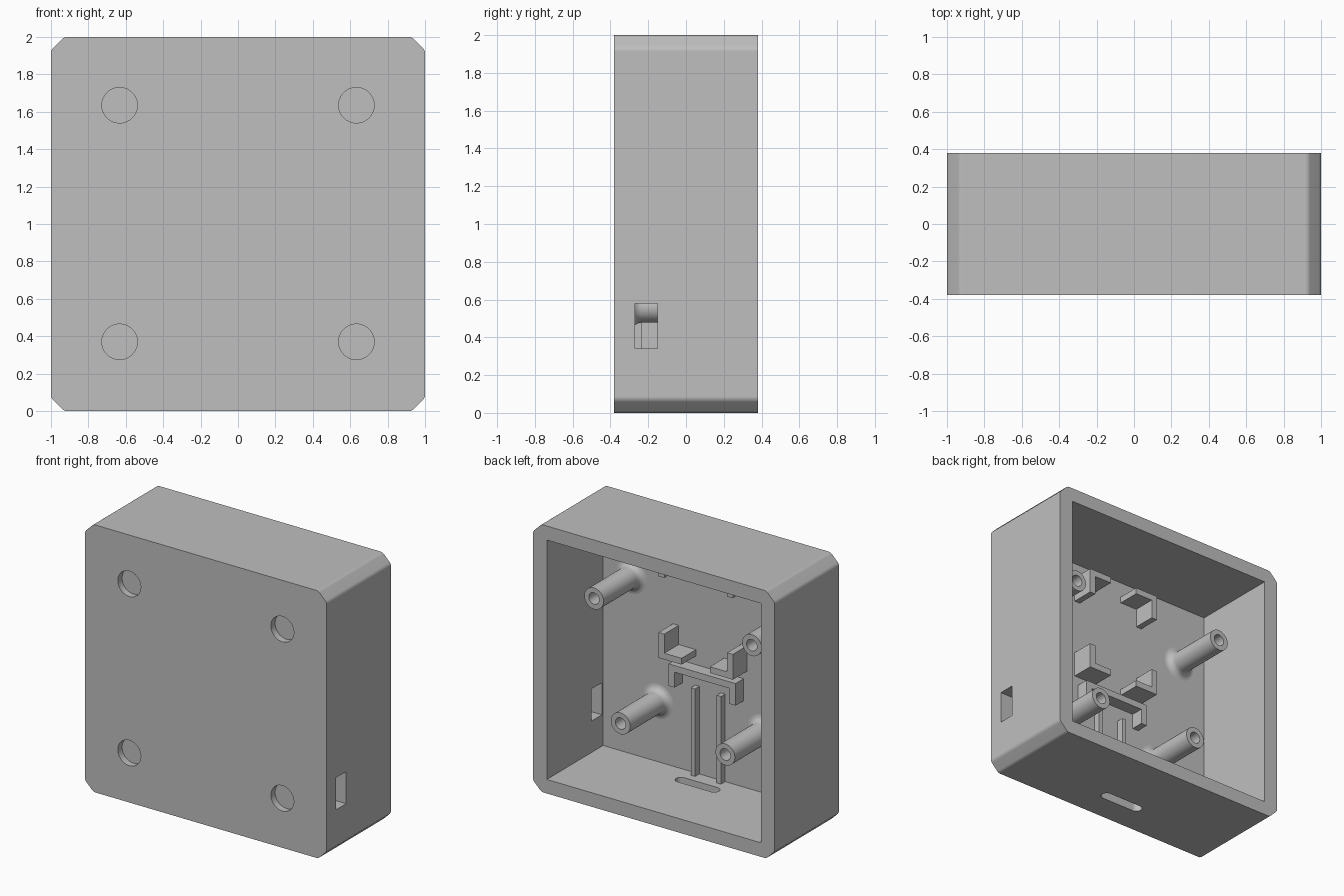
import bpy, bmesh, math
from mathutils import Matrix, Vector

if "Cube" in bpy.data.objects:
    bpy.data.objects.remove(bpy.data.objects["Cube"])

plastic = bpy.data.materials.new("grey_plastic")
plastic.use_nodes = True
plastic.diffuse_color = (0.52, 0.52, 0.52, 1)
plastic.node_tree.nodes["Principled BSDF"].inputs["Base Color"].default_value = (0.52, 0.52, 0.52, 1)

FRONT, BACK = -0.38, 0.38
FLOOR = -0.285   # inner face of the front panel
WALL = 0.115     # side wall thickness


def finish(bm, name):
    """Turn a bmesh into a coloured object."""
    bmesh.ops.recalc_face_normals(bm, faces=bm.faces)
    mesh = bpy.data.meshes.new(name)
    bm.to_mesh(mesh)
    bm.free()
    mesh.materials.append(plastic)
    obj = bpy.data.objects.new(name, mesh)
    bpy.context.collection.objects.link(obj)
    return obj


def smooth(obj, angle=30):
    bpy.ops.object.select_all(action='DESELECT')
    obj.select_set(True)
    bpy.context.view_layer.objects.active = obj
    bpy.ops.object.shade_smooth_by_angle(angle=math.radians(angle))


def add_box(bm, x0, x1, y0, y1, z0, z1):
    size = Vector((abs(x1 - x0), y1 - y0, z1 - z0))
    mid = Vector(((x0 + x1) / 2, (y0 + y1) / 2, (z0 + z1) / 2))
    bmesh.ops.create_cube(bm, size=1, matrix=Matrix.Translation(mid) @ Matrix.Diagonal(size.to_4d()))


def box(name, *bounds):
    bm = bmesh.new()
    add_box(bm, *bounds)
    return finish(bm, name)


def extrude_outline(name, points, offset):
    """Prism from a flat outline."""
    bm = bmesh.new()
    face = bm.faces.new([bm.verts.new(p) for p in points])
    out = bmesh.ops.extrude_face_region(bm, geom=[face])
    bmesh.ops.translate(bm, vec=offset, verts=[g for g in out["geom"] if isinstance(g, bmesh.types.BMVert)])
    return finish(bm, name)


def bevel_depth_edges(bm, width, segments):
    """Bevel only the edges that run front to back."""
    edges = [e for e in bm.edges if abs(e.verts[0].co.y - e.verts[1].co.y) > 0.5]
    bmesh.ops.bevel(bm, geom=edges, offset=width, segments=segments, profile=0.5, affect='EDGES')


# Outer housing with softened corner chamfers
bm = bmesh.new()
add_box(bm, -1, 1, FRONT, BACK, 0, 2)
bevel_depth_edges(bm, 0.07, 1)
bevel_depth_edges(bm, 0.015, 3)
housing = finish(bm, "housing")

# Cutters: cavity, side port, cable slot and four front recesses
inner = 1 - WALL
cutters = [box("cavity_cutter", -inner, inner, FLOOR, BACK + 0.2, WALL - 0.01, 2 - WALL + 0.01),
           box("port_cutter", 0.8, 1.2, -0.27, -0.15, 0.34, 0.58)]

slot = []
for side in (1, -1):
    for i in range(17):
        a = math.pi * (i / 16 - 0.5) + (math.pi if side < 0 else 0)
        slot.append((side * 0.137 + 0.04 * math.cos(a), -0.137 + 0.04 * math.sin(a), -0.1))
cutters.append(extrude_outline("slot_cutter", slot, (0, 0, 0.35)))

for x in (-0.633, 0.633):
    for z in (0.37, 1.635):
        ring = [(x + 0.095 * math.cos(i * math.tau / 48), FRONT - 0.1,
                 z + 0.095 * math.sin(i * math.tau / 48)) for i in range(48)]
        cutters.append(extrude_outline("recess_cutter", ring, (0, 0.15, 0)))

bpy.context.view_layer.objects.active = housing
for cutter in cutters:
    mod = housing.modifiers.new("cut", 'BOOLEAN')
    mod.operation, mod.solver, mod.object = 'DIFFERENCE', 'EXACT', cutter
    bpy.ops.object.modifier_apply(modifier=mod.name)
    bpy.data.objects.remove(cutter)
smooth(housing)
weighted = housing.modifiers.new("even_shading", 'WEIGHTED_NORMAL')
weighted.keep_sharp = True


# Screw posts: hollow tubes with a filleted foot, turned around the y axis
def screw_post(name, x, z, tip=0.155, r=0.08, bore=0.043, fillet=0.05):
    profile = [(0, -0.2), (bore, -0.2), (bore, tip), (r, tip)]
    for i in range(7):
        a = i / 6 * math.pi / 2
        profile.append((r + fillet * (1 - math.cos(a)), FLOOR + fillet * (1 - math.sin(a))))
    bm = bmesh.new()
    verts = [bm.verts.new((px, py, 0)) for px, py in profile]
    edges = [bm.edges.new(pair) for pair in zip(verts, verts[1:])]
    bmesh.ops.spin(bm, geom=verts + edges, cent=(0, 0, 0), axis=(0, 1, 0),
                   angle=math.tau, steps=32, use_duplicate=False)
    bmesh.ops.remove_doubles(bm, verts=bm.verts, dist=0.0005)
    post = finish(bm, name)
    post.location = (x, 0, z)
    smooth(post, 40)


for side, label in ((1, "left"), (-1, "right")):
    screw_post("upper_post_" + label, side * 0.653, 1.434)
    screw_post("lower_post_" + label, side * 0.433, 0.558)


# Four corner brackets: L-shaped ribs around a seat
def corner_bracket(name, sx, sz, leg=0.19, t=0.047, height=0.17):
    x, z = sx * 0.307, 1.38 + sz * 0.4
    outline = [(0, 0), (leg, 0), (leg, t), (t, t), (t, leg), (0, leg)]
    points = [(x - sx * u, FLOOR - 0.01, z - sz * v) for u, v in outline]
    extrude_outline(name, points, (0, height + 0.01, 0))


for sx, side in ((1, "left"), (-1, "right")):
    for sz, level in ((1, "upper"), (-1, "lower")):
        corner_bracket(f"{level}_bracket_{side}", sx, sz)

# U-shaped retaining rib below the brackets
half, top, foot, t = 0.277, 0.915, 0.75, 0.05
u_shape = [(-half, foot), (-half, top), (half, top), (half, foot),
           (half - t, foot), (half - t, top - t), (t - half, top - t), (t - half, foot)]
extrude_outline("retaining_rib", [(x, FLOOR - 0.01, z) for x, z in u_shape], (0, 0.105, 0))

# Two thin guide rails running down to the cable slot
for side, label in ((1, "left"), (-1, "right")):
    x = side * 0.107
    box("guide_rail_" + label, x - 0.018, x + 0.018, FLOOR - 0.01, -0.235, 0.1, 0.76)
